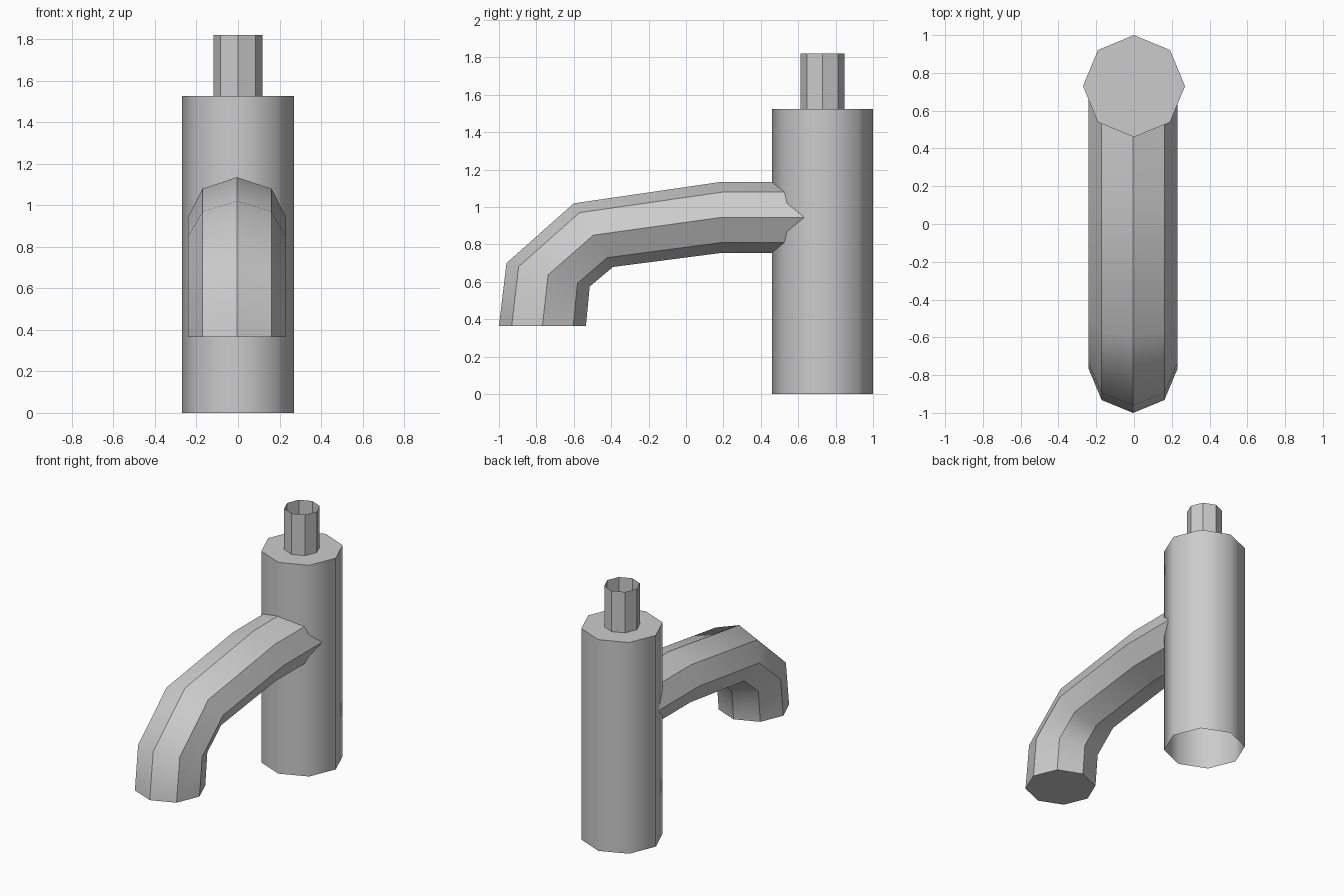
import bpy, bmesh, math

cube = bpy.data.objects.get("Cube")
if cube:
    bpy.data.objects.remove(cube, do_unlink=True)

SIDES = 8
AXIS_Y = 0.73

grey = bpy.data.materials.new("plain_grey")
grey.use_nodes = True
colour = (0.6, 0.6, 0.6, 1)
grey.diffuse_color = colour
grey.node_tree.nodes["Principled BSDF"].inputs["Base Color"].default_value = colour


def loft(name, rings, cap_first=False, cap_last=False, smooth=True, sharp_length=False):
    """Bridge a list of octagonal rings into a tube with optional end caps."""
    bm = bmesh.new()
    loops = [[bm.verts.new(p) for p in ring] for ring in rings]
    for a, b in zip(loops, loops[1:]):
        for i in range(SIDES):
            j = (i + 1) % SIDES
            face = bm.faces.new((a[i], a[j], b[j], b[i]))
            face.smooth = smooth
    if sharp_length:
        for a, b in zip(loops, loops[1:]):
            for i in range(SIDES):
                bm.edges.get((a[i], b[i])).smooth = False
    for wanted, loop in ((cap_first, loops[0]), (cap_last, loops[-1])):
        if wanted:
            cap = bm.faces.new(loop)
            for e in cap.edges:
                e.smooth = False
    bmesh.ops.recalc_face_normals(bm, faces=bm.faces[:])
    mesh = bpy.data.meshes.new(name)
    bm.to_mesh(mesh)
    bm.free()
    mesh.materials.append(grey)
    obj = bpy.data.objects.new(name, mesh)
    bpy.context.collection.objects.link(obj)
    return obj


def turn(i):
    return 2 * math.pi * i / SIDES


def level_ring(radius, z):
    return [(radius * math.sin(turn(i)), AXIS_Y + radius * math.cos(turn(i)), z)
            for i in range(SIDES)]


def spout_ring(top, bottom, half_width=0.235):
    """Octagon spanning two (y, z) points on the centre plane."""
    ring = []
    for i in range(SIDES):
        t = (1 + math.cos(turn(i))) / 2
        y, z = (b + (a - b) * t for a, b in zip(top, bottom))
        ring.append((half_width * math.sin(turn(i)) - 0.005, y, z))
    return ring


# Upright body: closed top, open underside
loft("body", [level_ring(0.27, 0), level_ring(0.27, 1.525)], cap_last=True)

# Hollow stem on top
loft("stem", [level_ring(0.118, 1.525), level_ring(0.118, 1.82)], smooth=False)

# Bent spout, running from its closed mouth into the body
spout_path = [
    ((-1.0, 0.365), (-0.535, 0.365)),
    ((-0.96, 0.70), (-0.515, 0.575)),
    ((-0.60, 1.02), (-0.39, 0.68)),
    ((0.19, 1.135), (0.19, 0.755)),
    ((0.70, 1.135), (0.70, 0.755)),
]
loft("spout", [spout_ring(*pair) for pair in spout_path], cap_first=True, sharp_length=True)
